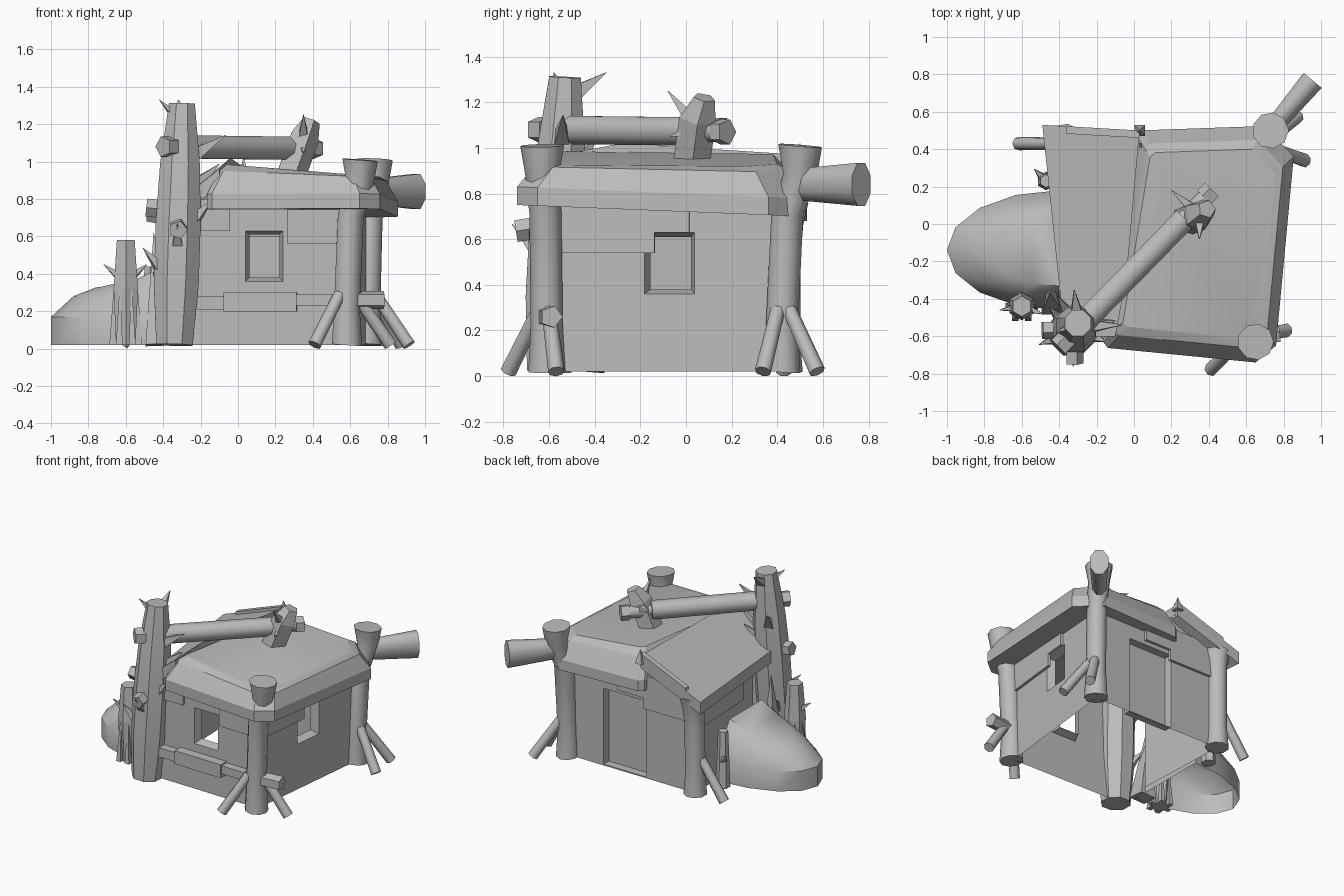
import bpy, bmesh, math
from mathutils import Vector

if "Cube" in bpy.data.objects:
    bpy.data.objects.remove(bpy.data.objects["Cube"])

clay = bpy.data.materials.new("plain_grey")
clay.use_nodes = True
GREY = (.5, .5, .5, 1)
clay.diffuse_color = GREY
clay.node_tree.nodes["Principled BSDF"].inputs["Base Color"].default_value = GREY
UP = Vector((0, 0, 1))


def finish(name, bm, smooth=0):
    bmesh.ops.remove_doubles(bm, verts=bm.verts, dist=.001)
    bmesh.ops.recalc_face_normals(bm, faces=bm.faces)
    mesh = bpy.data.meshes.new(name)
    bm.to_mesh(mesh)
    bm.free()
    mesh.materials.append(clay)
    part = bpy.data.objects.new(name, mesh)
    bpy.context.collection.objects.link(part)
    if smooth:
        bpy.ops.object.select_all(action="DESELECT")
        part.select_set(True)
        bpy.context.view_layer.objects.active = part
        bpy.ops.object.shade_smooth_by_angle(angle=math.radians(smooth))


def bridge(bm, first, second):
    count = len(first)
    for i in range(count):
        j = (i + 1) % count
        bm.faces.new((first[i], first[j], second[j], second[i]))


def loft(name, rings, smooth=0, floor=True):
    """Skin matching rings of points and cap the ends."""
    bm = bmesh.new()
    rows = [[bm.verts.new(point) for point in ring] for ring in rings]
    for first, second in zip(rows, rows[1:]):
        bridge(bm, first, second)
    if floor:
        bm.faces.new(rows[0])
    bm.faces.new(rows[-1])
    finish(name, bm, smooth)


def polar(degrees, radius, height=0):
    angle = math.radians(degrees)
    return Vector((radius * math.cos(angle), radius * math.sin(angle), height))


def tube(name, path, radii, sides=8, smooth=60, stretch=1):
    """Round bar through a path, one radius per point."""
    path = [Vector(point) for point in path]
    axis = (path[-1] - path[0]).normalized()
    reference = Vector((0, 1, 0)) if abs(axis.z) > .8 else UP
    across = axis.cross(reference).normalized()
    upward = across.cross(axis) * stretch
    rings = []
    for point, radius in zip(path, radii):
        spokes = [polar(360 * (i + .5) / sides, radius) for i in range(sides)]
        rings.append([point + across * spoke.x + upward * spoke.y for spoke in spokes])
    loft(name, rings, smooth)


def stub(name, start, end, radius=.05):
    tube(name, [start, end], [radius, radius], 5, 0)


def thorn(name, base, tip, radius=.04):
    tube(name, [base, tip], [radius, .002], 4, 0)


def wall_frame(start, end):
    along = (end - start).normalized()
    return along, UP.cross(along), (end - start).length


def wall(name, start, end, top, hole=None, lip=.02, closed=False):
    """Thin wall facing right of start to end; hole is left, right, bottom, top."""
    along, inward, length = wall_frame(start, end)

    def rectangle(left, right, low, high, depth=0):
        return [bm.verts.new(start + along * u + inward * depth + UP * z)
                for u, z in ((left, low), (right, low), (right, high), (left, high))]
    bm = bmesh.new()
    outer = rectangle(0, length, .02, top)
    if hole:
        left, right, low, high = hole
        front = rectangle(*hole)
        back = rectangle(left + lip, right - lip, low + lip, high - lip, .06)
        bridge(bm, outer, front)
        bridge(bm, front, back)
        if closed:
            bm.faces.new(back)
    else:
        bm.faces.new(outer)
    finish(name, bm)


def board(name, start, end, span, low, high=.8, out=.02):
    """Thin board on a wall, spanning a share of its length."""
    along, inward, length = wall_frame(start, end)
    a, b = (start + along * length * share for share in span)
    side = inward * out
    loft(name, [[point + UP * z for point in (a - side, b - side, b, a)]
                for z in (low, high)])


# Walls, open underneath and at the front left corner
front_left, front_right = Vector((-.25, -.57, 0)), Vector((.58, -.59, 0))
back_right, back_left = Vector((.69, .42, 0)), Vector((-.38, .43, 0))
front, right = (front_left, front_right), (front_right, back_right)
back, left = (back_right, back_left), (back_left, Vector((-.35, -.3, 0)))
wall("front_wall", *front, .8, (.29, .49, .36, .63))
wall("right_wall", *right, .8, (.41, .63, .36, .63))
wall("back_wall", *back, .8, (.3, .66, .03, .6), lip=0, closed=True)
wall("left_wall", *left, .73)

# Patch boards under the eaves
board("front_patch_left", *front, (.03, .25), .63)
board("front_patch_right", *front, (.62, 1), .56)
board("right_patch_front", *right, (.04, .45), .54)
board("right_patch_back", *right, (.45, .6), .63)
board("back_patch_right", *back, (.4, .6), .63)
board("back_patch_left", *back, (.6, 1), .55)
board("left_patch", *left, (.1, .8), .5, .7)

# Rail along the front
board("rail_left", *front, (0, .22), .21, .28, .06)
board("rail_middle", *front, (.21, .68), .2, .3, .07)
board("rail_right", *front, (.68, 1), .23, .29, .06)

# Main roof: chamfered eave, fascia, bevel and raised deck
corners = [Vector(c) for c in ((.02, .5), (.87, .53), (.75, -.75), (-.17, -.66))]
eave = []
for i, (corner, cut) in enumerate(zip(corners, (.03, .17, .1, .03))):
    for neighbour in (corners[i - 1], corners[(i + 1) % 4]):
        eave.append(corner + (neighbour - corner).normalized() * cut)
centre = sum(corners, Vector((0, 0))) / 4
deck = [point.lerp(centre, .2) for point in eave]
low = [Vector((p.x, p.y, .72 - p.y * .04)) for p in eave]
rim = [point + UP * .08 for point in low]
high = [Vector((p.x, p.y, .98 - p.x * .08)) for p in deck]
bevel = [a.lerp(b, .6) + UP * .03 for a, b in zip(rim, high)]
loft("main_roof", [low, rim, bevel, high], 20)

# Lean-to roof on the left, with its edge board and gable
slope = [Vector(p) for p in ((-.49, .53, .77), (.03, .5, .97), (-.04, -.28, 1.02),
                             (-.1, -.6, .96), (-.37, -.61, .75))]
loft("left_roof", [[point - UP * .09 for point in slope], slope])
edge = [slope[0].lerp(slope[1], share) - UP * .07 for share in (.25, 1)]
edge += [point - Vector((0, .04, 0)) for point in reversed(edge)]
loft("left_roof_edge", [edge, [point + UP * .09 for point in edge]])
gable = [back_left + UP * .7, slope[1] - Vector((0, .07, .07)), back_left + Vector((.5, 0, .7))]
loft("left_gable", [gable, [point - Vector((0, .02, 0)) for point in gable]])
thorn("ridge_spike", slope[1] - UP * .05, slope[1] + UP * .05)

# Corner posts: share of height, share of lean, share of radius
POST_SHAPE = ((0, 0, 1.1), (.2, 0, .95), (.7, .3, .95), (.87, 1, 1), (1, 1, 1.3))


def post(name, foot, lean, height, angles):
    path = [foot + lean * share + UP * (.02 + (height - .02) * rise)
            for rise, share, _ in POST_SHAPE]
    tube(name + "_post", path, [.075 * width for _, _, width in POST_SHAPE], 9)
    for i, angle in enumerate(angles):
        tube(f"{name}_strut_{i + 1}", [foot + polar(angle, .05, .29), foot + polar(angle, .24, .02)],
             [.033, .037], 7)


front_foot = front_right - Vector((0, .02, 0))
post("front_right", front_foot, Vector((.07, -.02, 0)), 1.01, (225, 10))
post("back_right", back_right, Vector((.04, .08, 0)), 1.01, (-20, 40))
post("back_left", back_left, Vector((.01, .01, 0)), .76, (180,))
stub("front_right_stub", front_foot + UP * .26, front_foot + Vector((.2, .02, .26)))
beam = back_right + Vector((.04, .08, .84))
tube("back_right_beam", [beam, beam + polar(50, .35)], [.05, .068], stretch=1.5)

# Tall horned post at the front left
foot, tip = Vector((-.34, -.6, .02)), Vector((-.3, -.53, 1.31))
widths = (.105, .13, .13, .115, .075)
tube("horn_post", [foot.lerp(tip, i / 4) for i in range(5)], widths, 8, 30)
knot = foot.lerp(tip, .5)
stub("horn_front_stub", knot, knot - Vector((0, .18, .03)))
stub("horn_side_stub", knot + UP * .07, knot - Vector((.17, 0, -.09)))
thorn("horn_tip_thorn", tip - UP * .1, tip + Vector((-.02, .18, .02)), .06)
thorn("horn_left_thorn", tip - UP * .1, tip + Vector((-.12, -.05, .02)))
thorn("horn_right_thorn", foot.lerp(tip, .75), foot.lerp(tip, .87) + Vector((.24, 0, 0)), .07)
thorn("horn_eave_claw", foot.lerp(tip, .6), foot.lerp(tip, .75) + Vector((.21, .03, 0)), .08)
for i in range(6):
    root = foot.lerp(tip, .2 + i * .1)
    thorn(f"horn_thorn_{i + 1}", root + polar(130 + i * 70, .07),
          root + polar(130 + i * 70, .19, .13), .05)

# Ridge log resting on the horn post and a leaning block
log = Vector((-.4, -.66, 1.08)), Vector((.42, .18, 1.07))
for name, begin, end, radius, sides in (("core", 0, 1, .047, 7), ("body", .15, .82, .067, 8),
                                        ("cap", 0, .06, .058, 5), ("tip", .95, 1, .058, 5)):
    tube("ridge_log_" + name, [log[0].lerp(log[1], share) for share in (begin, end)],
         [radius, radius], sides)
block = Vector((.35, .05, 1.13))
tube("leaning_block", [block - Vector((.08, .03, .22)), block, block + Vector((.04, .03, .09))],
     [.085, .085, .05], 5, 0)
for i, reach in enumerate(((-.15, .13, 0), (0, -.13, .12), (0, -.12, -.08))):
    thorn(f"block_thorn_{i + 1}", block - UP * .04, block + Vector(reach), .05)

# Low rounded mound, half an oval that climbs towards the left wall
mound = []
for size, height, climb in ((1, .02, 0), (1, .17, 0), (.8, .28, .06), (.6, .32, .12)):
    ring = []
    for i in range(9):
        spoke = polar(90 + i * 22.5, size)
        ring.append(Vector((spoke.x * .6 - .4, spoke.y * .32 - .14,
                            height + climb * (1 + spoke.x) ** 3)))
    mound.append(ring)
loft("mound", mound, 35, floor=False)

# Stakes beside the mound
stake = Vector((-.6, -.44, .02))
tube("spiked_stake", [stake, stake + UP * .3, stake + UP * .56], [.06, .075, .055], 6, 0)
for i in range(6):
    thorn(f"stake_splinter_{i + 1}", stake + polar(i * 60, .07), stake + polar(i * 60, .06, .34), .025)
for i, angle in enumerate((190, -20)):
    thorn(f"stake_thorn_{i + 1}", stake + UP * .34, stake + polar(angle, .12, .43))
stump = Vector((-.47, .23, .02))
tube("left_stake", [stump, stump + UP * .42], [.05, .035], 6, 0)
thorn("left_stake_thorn", stump + UP * .2, stump + polar(135, .09, .26))
thorn("mound_splinter", (-.43, -.42, .02), (-.45, -.37, .62), .09)
